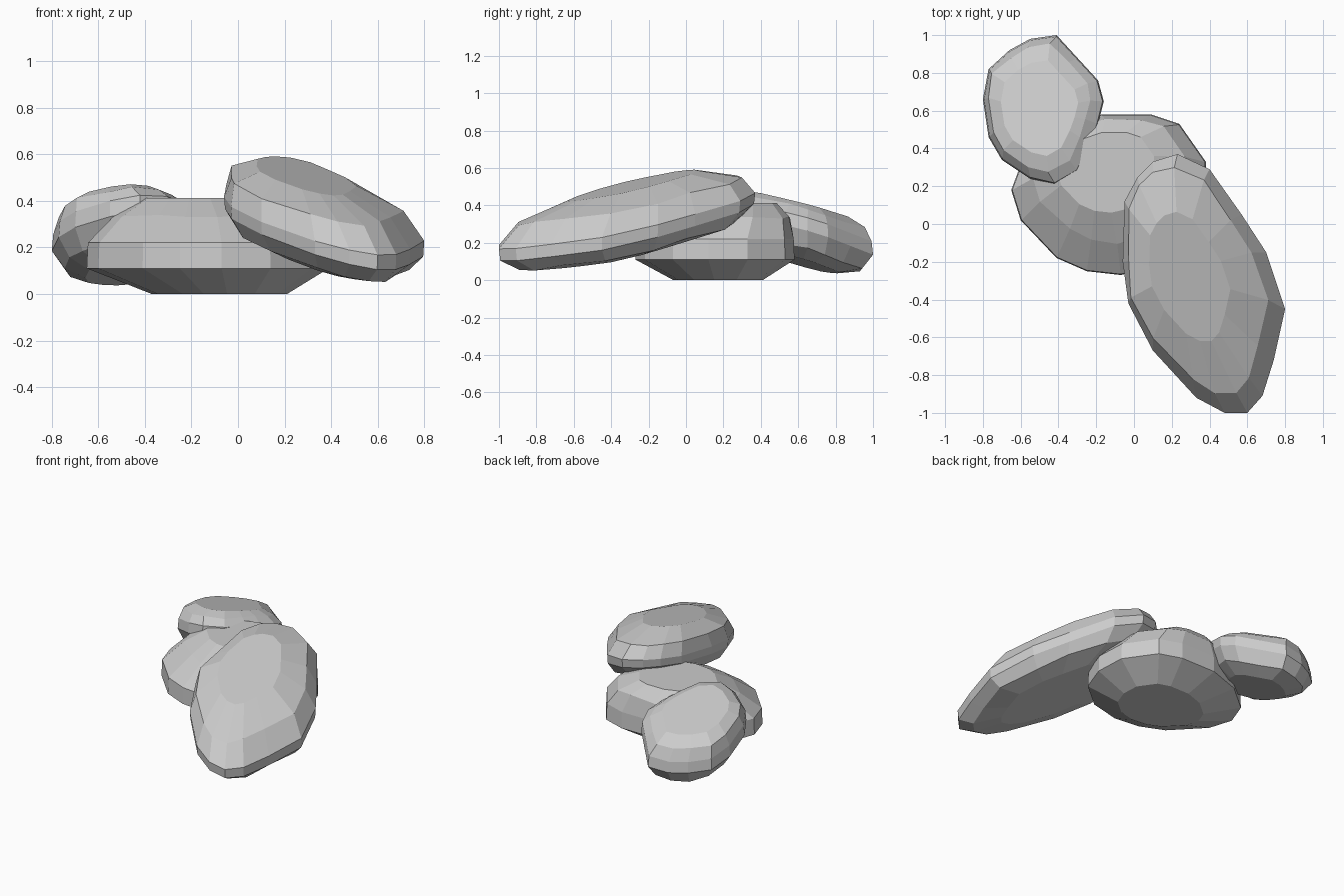
import bpy, bmesh, random

random.seed(4)


def make_rock(name, outline, centre, rings, jitter=0.008):
    """Loft a plan outline through tilted rings: (scale, shift x, shift y, height, slope x, slope y)."""
    cx, cy, cz = centre
    bm = bmesh.new()
    loops = []
    for i, (s, sx, sy, dz, tx, ty) in enumerate(rings):
        loop = []
        for px, py in outline:
            x = cx + (px - cx) * s + sx
            y = cy + (py - cy) * s + sy
            z = cz + dz + tx * (x - cx) + ty * (y - cy)
            if s < 0.95 and 0 < i < len(rings) - 1:      # chipped look on the shoulders
                x += random.uniform(-jitter, jitter)
                y += random.uniform(-jitter, jitter)
                z += random.uniform(-jitter, jitter)
            loop.append(bm.verts.new((x, y, z)))
        loops.append(loop)
    n = len(outline)
    for lo, hi in zip(loops, loops[1:]):
        for i in range(n):
            j = (i + 1) % n
            bm.faces.new((lo[i], lo[j], hi[j], hi[i]))
    bm.faces.new(loops[0][::-1])
    bm.faces.new(loops[-1])
    bmesh.ops.recalc_face_normals(bm, faces=bm.faces)
    mesh = bpy.data.meshes.new(name)
    bm.to_mesh(mesh)
    bm.free()
    obj = bpy.data.objects.new(name, mesh)
    bpy.context.collection.objects.link(obj)
    return obj


# Middle rock: sits flat on the ground
make_rock(
    "middle_rock",
    [(-0.65, 0.18), (-0.60, 0.02), (-0.41, -0.18), (-0.25, -0.25), (-0.07, -0.27),
     (0.14, -0.22), (0.32, -0.07), (0.39, 0.12), (0.38, 0.33), (0.24, 0.53),
     (0.09, 0.58), (-0.17, 0.58), (-0.40, 0.50), (-0.59, 0.34)],
    (-0.13, 0.17, 0.0),
    [(0.56, 0.05, 0.01, 0.0, 0, 0), (1, 0, 0, 0.11, 0, 0), (0.99, 0, 0, 0.22, 0, 0),
     (0.77, 0, 0.07, 0.335, 0, 0), (0.50, -0.02, 0.11, 0.412, 0, 0)])

# Large leaning slab: high at the back left, low at the front right
make_rock(
    "leaning_slab",
    [(-0.05, 0.12), (-0.06, -0.20), (-0.03, -0.42), (0.10, -0.67), (0.33, -0.92),
     (0.48, -1.0), (0.60, -1.0), (0.68, -0.91), (0.74, -0.72), (0.80, -0.45),
     (0.70, -0.15), (0.57, 0.05), (0.40, 0.29), (0.23, 0.37), (0.10, 0.33), (0.02, 0.25)],
    (0.36, -0.30, 0.289),
    [(0.55, 0, -0.02, -0.13, -0.19, 0.172), (0.85, 0, 0, -0.09, -0.19, 0.172),
     (0.99, 0, 0, -0.02, -0.19, 0.172), (1, 0, 0, 0.04, -0.17, 0.172),
     (0.87, -0.03, 0.02, 0.14, -0.15, 0.172), (0.50, -0.07, 0.03, 0.205, -0.14, 0.20)])

# Small back rock: tips down toward the rear
make_rock(
    "back_rock",
    [(-0.80, 0.66), (-0.77, 0.46), (-0.70, 0.34), (-0.55, 0.24), (-0.42, 0.21),
     (-0.30, 0.28), (-0.23, 0.42), (-0.19, 0.53), (-0.16, 0.65), (-0.19, 0.76),
     (-0.30, 0.88), (-0.41, 1.0), (-0.55, 0.98), (-0.66, 0.92), (-0.77, 0.82)],
    (-0.48, 0.60, 0.27),
    [(0.55, 0, 0, -0.17, 0.12, -0.28), (0.85, 0, 0, -0.12, 0.12, -0.28),
     (1, 0, 0, -0.03, 0.12, -0.28), (0.98, 0, 0, 0.04, 0.12, -0.28),
     (0.86, -0.02, 0.01, 0.10, 0.09, -0.27), (0.64, -0.02, 0.01, 0.138, 0.06, -0.26)])
